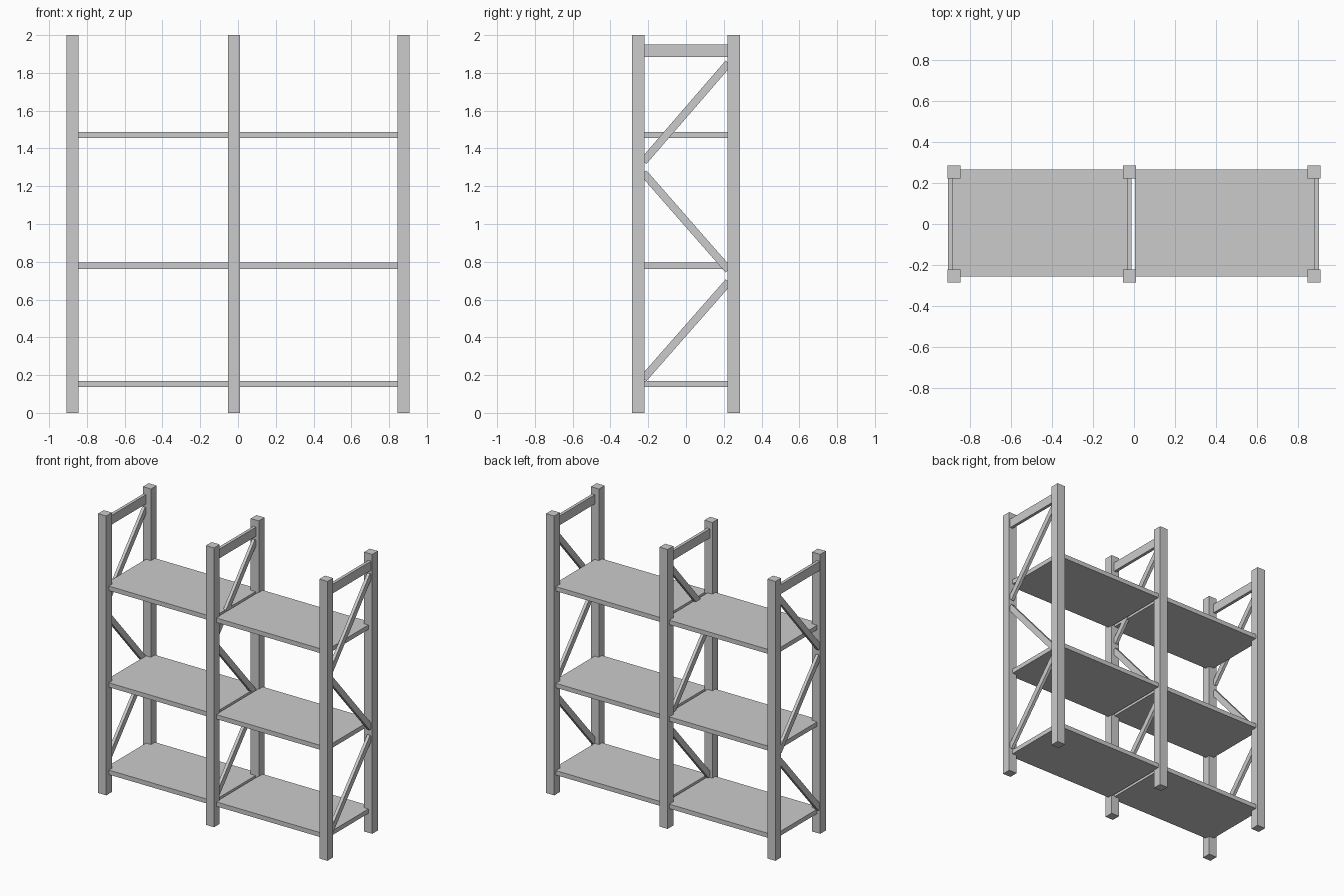
import bpy, math

if "Cube" in bpy.data.objects:
    bpy.data.objects.remove(bpy.data.objects["Cube"])


def box(name, size, loc, rot_x=0.0):
    bpy.ops.mesh.primitive_cube_add(size=1, location=loc, rotation=(rot_x, 0, 0))
    ob = bpy.context.object
    ob.name = name
    ob.scale = size
    bpy.ops.object.transform_apply(location=False, rotation=False, scale=True)
    return ob


POST = 0.064
POST_Y = 0.253
BAR = 0.022

# side frames: (post centre x, bar centre x)
frames = {"left": (-0.876, -0.893), "middle": (-0.022, -0.023), "right": (0.876, 0.888)}
# zigzag braces: z at the front post, z at the back post
braces = [(0.185, 0.69), (1.267, 0.76), (1.335, 1.848)]

for side, (px, bx) in frames.items():
    # posts
    for label, y in (("front", -POST_Y), ("back", POST_Y)):
        box(f"{side}_{label}_post", (POST, POST, 2.0), (px, y, 1.0))
    # top rail
    box(f"{side}_top_rail", (BAR, 0.45, 0.066), (bx, 0, 1.917))
    # diagonal braces
    for i, (z0, z1) in enumerate(braces):
        dy, dz = 0.444, z1 - z0
        box(f"{side}_brace_{i + 1}", (BAR, math.hypot(dy, dz) + 0.01, 0.041),
            (bx, 0, (z0 + z1) / 2), math.atan2(dz, dy))

# shelves in both bays
for bay, (x0, x1) in {"left": (-0.884, -0.016), "right": (0.004, 0.878)}.items():
    for i, z in enumerate((0.154, 0.779, 1.471)):
        box(f"{bay}_shelf_{i + 1}", (x1 - x0, 0.522, 0.032), ((x0 + x1) / 2, 0.005, z))
